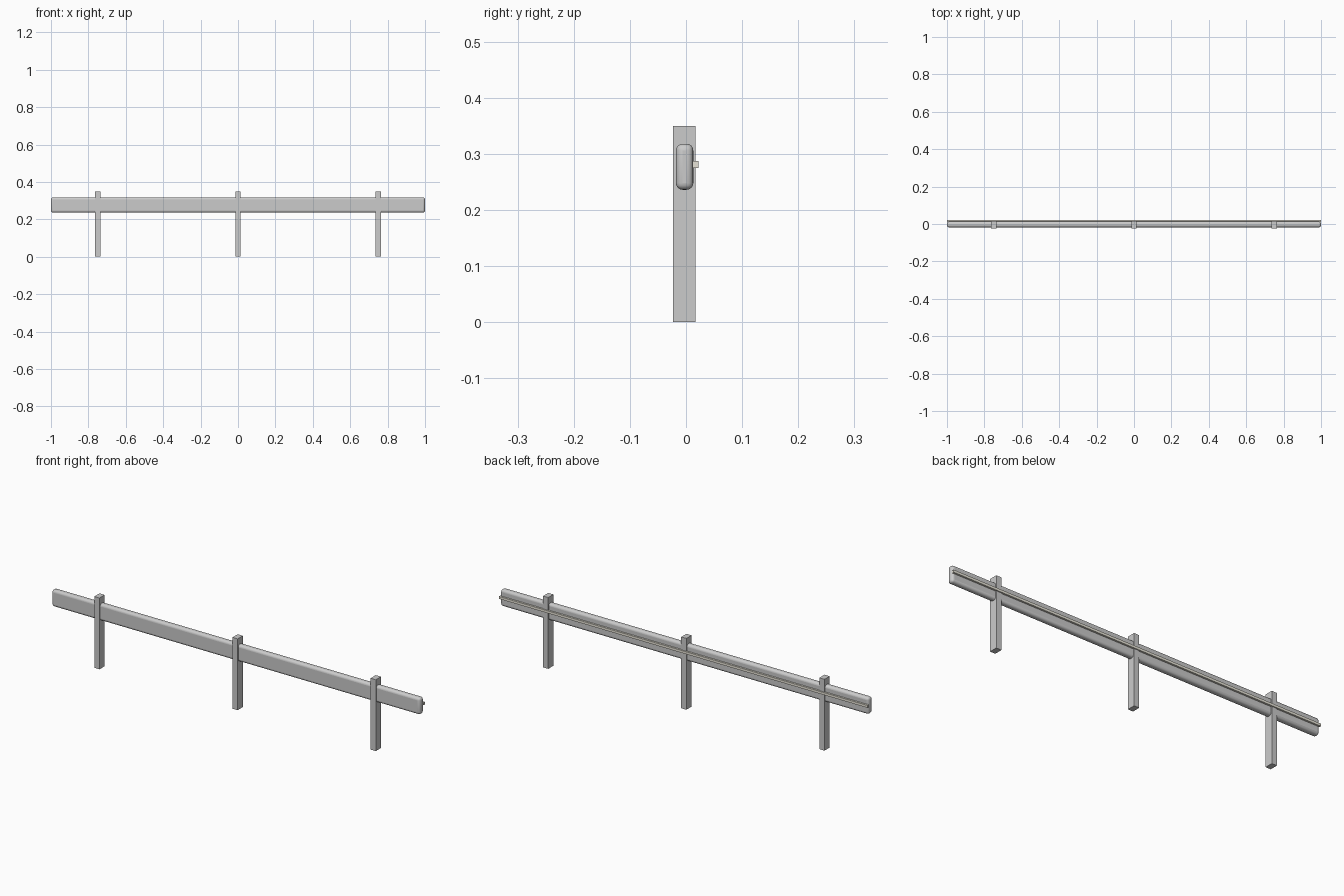
import bpy

if "Cube" in bpy.data.objects:
    bpy.data.objects.remove(bpy.data.objects["Cube"])


def box(name, lo, hi):
    """Axis-aligned box between two corners, scale applied."""
    centre = [(a + b) / 2 for a, b in zip(lo, hi)]
    bpy.ops.mesh.primitive_cube_add(size=1, location=centre)
    ob = bpy.context.object
    ob.name = name
    ob.scale = [b - a for a, b in zip(lo, hi)]
    bpy.ops.object.transform_apply(location=False, rotation=False, scale=True)
    return ob


# Long rail with softly rounded edges
rail = box("rail", (-1, -0.018, 0.236), (1, 0.013, 0.318))
bevel = rail.modifiers.new("round_edges", "BEVEL")
bevel.width = 0.012
bevel.segments = 4
bpy.ops.object.shade_smooth_by_angle()

# Square posts, evenly spaced
for label, x in (("left", -0.75), ("middle", 0), ("right", 0.75)):
    box(label + "_post", (x - 0.014, -0.023, 0), (x + 0.014, 0.017, 0.35))

# Thin pale strip along the back of the rail
strip = box("back_strip", (-1, 0.012, 0.275), (1, 0.022, 0.287))
mat = bpy.data.materials.new("pale_strip")
mat.diffuse_color = (0.8, 0.77, 0.68, 1)
mat.use_nodes = True
mat.node_tree.nodes["Principled BSDF"].inputs["Base Color"].default_value = mat.diffuse_color
strip.data.materials.append(mat)
